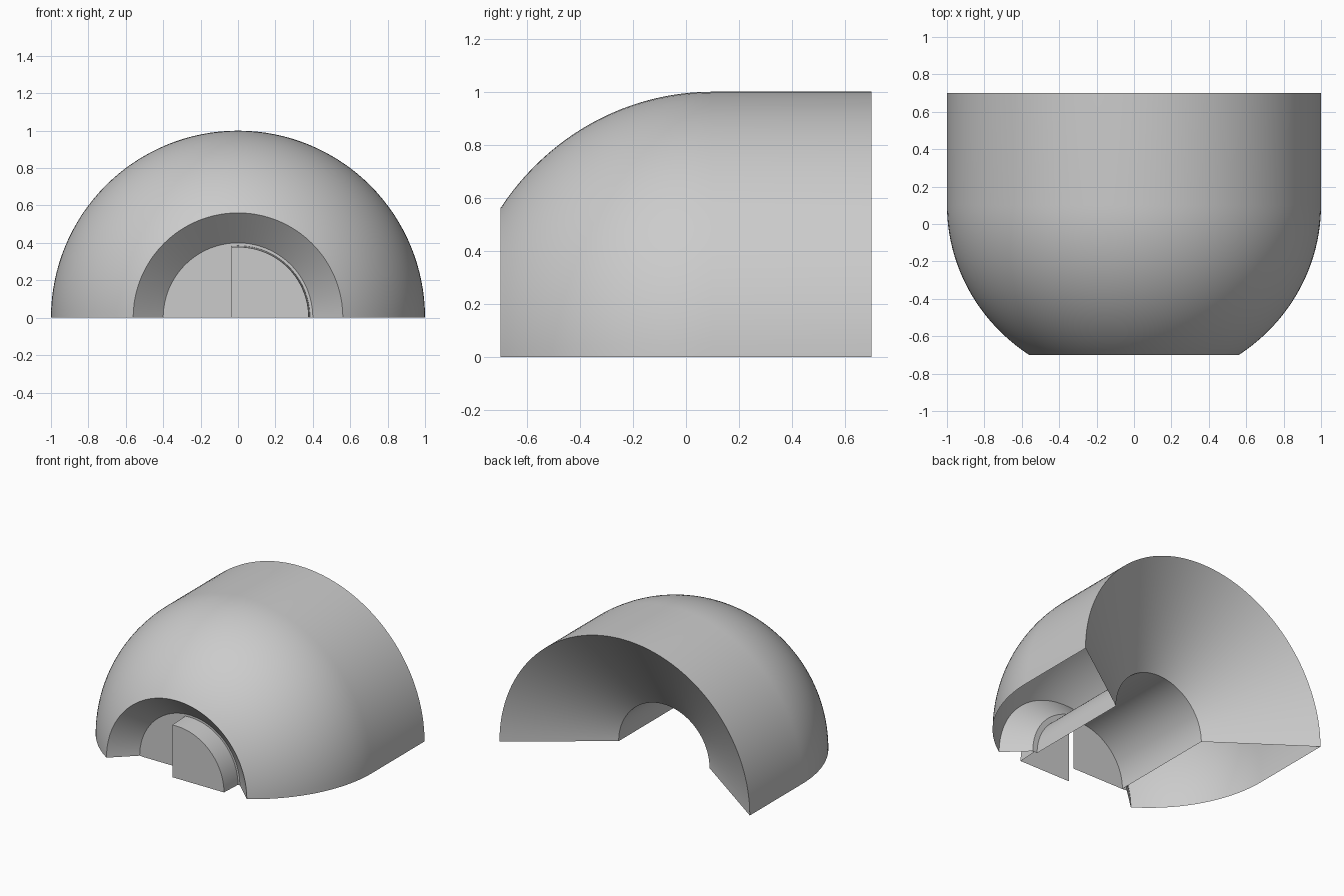
import bpy, bmesh, math

if "Cube" in bpy.data.objects:
    bpy.data.objects.remove(bpy.data.objects["Cube"])


def half_lathe(name, profile, steps=64, keep=None):
    """Revolve (radius, y) points half a turn about the y axis.
    keep=(x, side) trims away everything beyond a vertical plane."""
    bm = bmesh.new()
    rows = []
    for k in range(steps + 1):
        t = math.pi * k / steps
        rows.append([bm.verts.new((r * math.cos(t), y, r * math.sin(t))) for r, y in profile])
    for a, b in zip(rows, rows[1:]):
        for i in range(len(profile) - 1):
            bm.faces.new((b[i], b[i + 1], a[i + 1], a[i]))
    bmesh.ops.remove_doubles(bm, verts=bm.verts, dist=1e-5)
    if keep:
        x, side = keep
        bmesh.ops.bisect_plane(bm, geom=bm.verts[:] + bm.edges[:] + bm.faces[:],
                               plane_co=(x, 0, 0), plane_no=(-side, 0, 0), clear_outer=True)
    mesh = bpy.data.meshes.new(name)
    bm.to_mesh(mesh)
    bm.free()
    obj = bpy.data.objects.new(name, mesh)
    bpy.context.collection.objects.link(obj)
    bpy.ops.object.select_all(action='DESELECT')
    obj.select_set(True)
    bpy.context.view_layer.objects.active = obj
    bpy.ops.object.shade_smooth_by_angle(angle=math.radians(30))
    return obj


# Housing shell: bore, rear funnel, straight wall, elliptical nose, front funnel
profile = [(0.363, -0.55), (0.363, 0.25), (1.0, 0.7)]
end = math.asin(0.8 / 0.966)
for k in range(25):
    a = end * k / 24
    profile.append((math.cos(a), 0.1 - 0.966 * math.sin(a)))
profile += [(0.40, -0.55), (0.363, -0.55)]
half_lathe("housing", profile)

# Inner shutter plate closing the left part of the bore
half_lathe("left_shutter", [(0.385, -0.553), (0.0, -0.553)], keep=(0.05, -1))

# Outer shutter on the right, standing forward with a rim
half_lathe("right_shutter", [(0.385, -0.55), (0.378, -0.70), (0.0, -0.70)], keep=(-0.035, 1))
